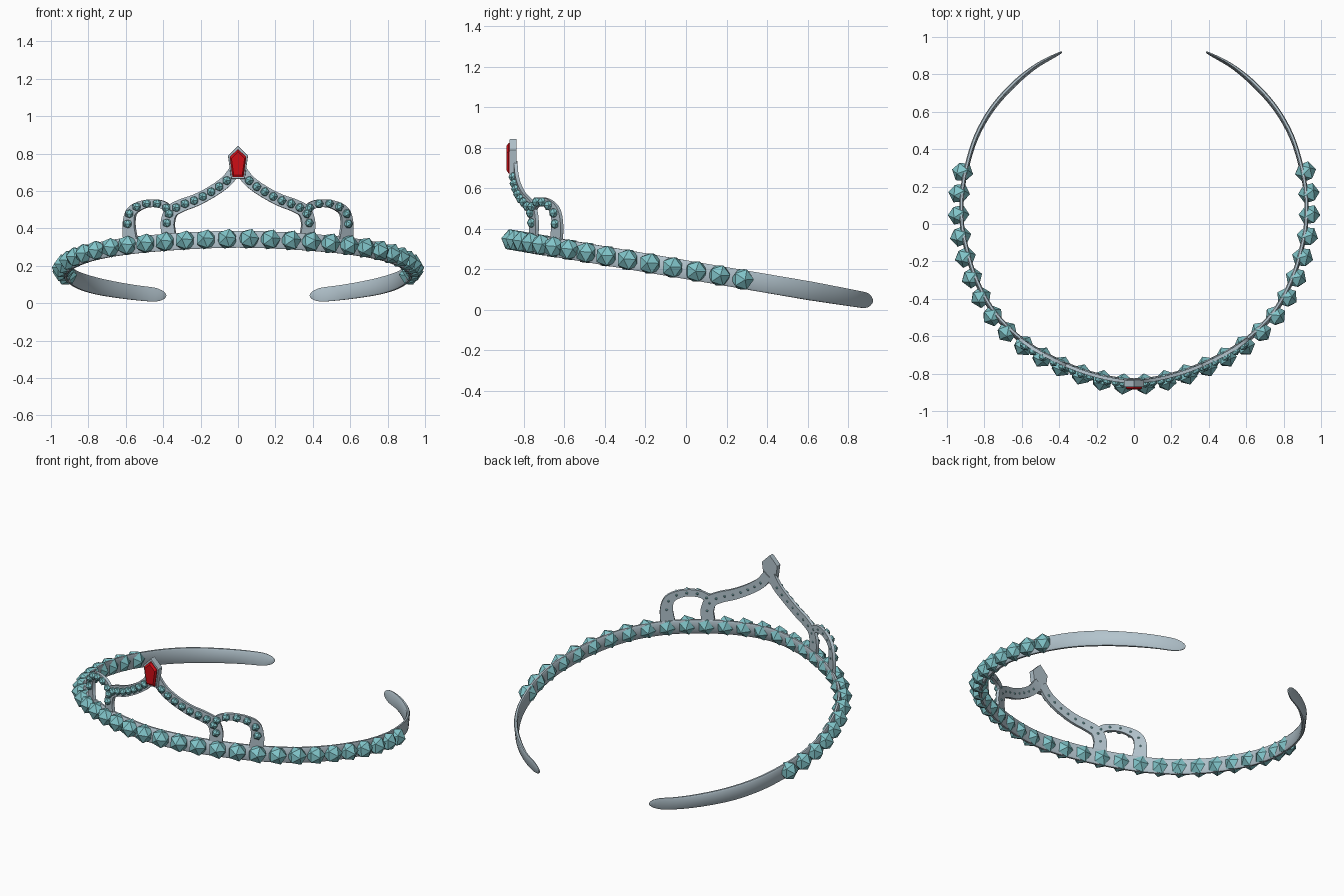
import bpy, bmesh, math
from mathutils import Vector, Matrix

if "Cube" in bpy.data.objects:
    bpy.data.objects.remove(bpy.data.objects["Cube"])


def material(name, rgb):
    m = bpy.data.materials.new(name)
    m.diffuse_color = (*rgb, 1)
    m.use_nodes = True
    m.node_tree.nodes["Principled BSDF"].inputs["Base Color"].default_value = m.diffuse_color
    return m


SILVER = material("silver_metal", (0.45, 0.55, 0.61))
TEAL = material("teal_gem", (0.22, 0.56, 0.59))
RED = material("red_gem", (0.62, 0.004, 0.008))


def make(name, bm, mat, smooth=False):
    bmesh.ops.recalc_face_normals(bm, faces=bm.faces)
    me = bpy.data.meshes.new(name)
    bm.to_mesh(me)
    bm.free()
    me.materials.append(mat)
    ob = bpy.data.objects.new(name, me)
    bpy.context.collection.objects.link(ob)
    if smooth:
        bpy.ops.object.select_all(action='DESELECT')
        ob.select_set(True)
        bpy.context.view_layer.objects.active = ob
        bpy.ops.object.shade_smooth_by_angle(angle=math.radians(35))
    return ob


def spline(pts, n=12):
    """Dense Catmull-Rom curve through the points."""
    p = [Vector(q) for q in pts]
    p = [2 * p[0] - p[1]] + p + [2 * p[-1] - p[-2]]
    out = []
    for i in range(1, len(p) - 2):
        a, b, c, d = p[i - 1:i + 3]
        for k in range(n):
            t = k / n
            out.append(0.5 * (2 * b + (c - a) * t + (2 * a - 5 * b + 4 * c - d) * t * t
                              + (3 * b - a - 3 * c + d) * t ** 3))
    return out + [p[-2]]


def lengths(path):
    s = [0.0]
    for a, b in zip(path, path[1:]):
        s.append(s[-1] + (b - a).length)
    return s


def at(path, s, d):
    """Point and tangent at distance d along the path."""
    for i in range(len(path) - 1):
        if s[i + 1] >= d or i == len(path) - 2:
            e = path[i + 1] - path[i]
            return path[i] + e * ((d - s[i]) / (s[i + 1] - s[i])), e.normalized()


def loft(sections):
    bm = bmesh.new()
    rings = [[bm.verts.new(v) for v in r] for r in sections]
    n = len(rings[0])
    for a, b in zip(rings, rings[1:]):
        for i in range(n):
            j = (i + 1) % n
            bm.faces.new((a[i], a[j], b[j], b[i]))
    bm.faces.new(rings[0])
    bm.faces.new(rings[-1])
    return bm


def add_gem(bm, pos, out, r):
    rot = Vector(out).to_track_quat('Z', 'Y').to_matrix().to_4x4()
    bmesh.ops.create_icosphere(bm, subdivisions=1, radius=r,
                               matrix=Matrix.Translation(pos) @ rot)


# Plan of the head band (right half, mirrored to the left)
half = [(0, -.842), (.17, -.82), (.36, -.757), (.57, -.645), (.74, -.485), (.85, -.285),
        (.91, -.07), (.922, .05), (.919, .16), (.9, .28), (.85, .45), (.77, .6),
        (.663, .727), (.53, .84), (.385, .92)]
plan = spline([(-x, y) for x, y in half[:0:-1]] + half)
ps = lengths(plan)
total = ps[-1]
SLOPE = 0.171
UP = Vector((0, SLOPE, 1)).normalized()


def lift(p):
    return Vector((p.x, p.y, 0.345 - (p.y + 0.86) * SLOPE))


# Head band: thin tilted strip with rounded, tapered ends
sections = []
ds = [0.0005, .004, .012, .025, .045, .07]
ds = ds + [0.1 + (total - 0.2) * i / 120 for i in range(121)] + [total - d for d in ds[::-1]]
for d in ds:
    p, t = at(plan, ps, d)
    u = min(d, total - d)
    h = 0.046 * min(1, 0.82 + 0.18 * u / 0.5)
    k = math.sqrt(1 - (1 - u / 0.09) ** 2) if u < 0.09 else 1
    h *= k
    w = 0.011 * (0.35 + 0.65 * min(1, u / 0.3))
    n = Vector((t.y, -t.x, 0))
    c = lift(p)
    sections.append([c + n * (w * a) + UP * (h * b) for a, b in
                     ((1, -.8), (1, .8), (.5, 1), (-.5, 1), (-1, .8), (-1, -.8), (-.5, -1), (.5, -1))])
make("head_band", loft(sections), SILVER, True)

# Large gems along the band
bm = bmesh.new()
step = 1.645 / 14.5
for i in range(30):
    p, t = at(plan, ps, total / 2 + (i - 14.5) * step)
    n = Vector((t.y, -t.x, 0))
    n.z = -n.y * SLOPE
    add_gem(bm, lift(p) + n * 0.016, n, 0.058)
make("band_gems", bm, TEAL)


# Arches stand on the band and follow its plan curve
front = [p for p in plan if p.y < 0 and abs(p.x) < 0.8]


def on_front(x, z, off):
    for a, b in zip(front, front[1:]):
        if a.x <= x <= b.x:
            y = a.y + (b.y - a.y) * (x - a.x) / (b.x - a.x)
            t = (b - a).normalized()
            n = Vector((t.y, -t.x, 0))
            return Vector((x, y, z)) + n * off, n


def arch(name, pts, w0, w1, count, start, end, side):
    path = spline([(side * x, z) for x, z in pts], 8)
    s = lengths(path)
    secs = []
    for i in range(49):
        f = i / 48
        p, t = at(path, s, s[-1] * f)
        w = (w0 + (w1 - w0) * min(1, f * 1.6)) / 2
        q = Vector((-t.y, t.x)) * w
        a, b = p + q, p - q
        secs.append([on_front(a.x, a.y, .009)[0], on_front(b.x, b.y, .009)[0],
                     on_front(b.x, b.y, -.009)[0], on_front(a.x, a.y, -.009)[0]])
    make(name, loft(secs), SILVER, True)
    bm = bmesh.new()
    for i in range(count):
        p, t = at(path, s, s[-1] * (start + (end - start) * i / (count - 1)))
        c, n = on_front(p.x, p.y, 0.012)
        add_gem(bm, c, n, 0.026)
    make(name + "_gems", bm, TEAL)


main = [(.37, .37), (.375, .43), (.355, .49), (.3, .523), (.22, .553), (.13, .602),
        (.06, .654), (.012, .715)]
small = [(.575, .34), (.582, .42), (.57, .485), (.53, .518), (.47, .534), (.405, .527), (.36, .495)]
for side, label in ((-1, "left"), (1, "right")):
    arch(label + "_main_arch", main, .072, .062, 9, .11, .86, side)
    arch(label + "_small_arch", small, .07, .042, 6, .22, .94, side)


# Centre jewel: kite shaped setting with a faceted red stone
def kite(name, pts, back, shoulder, face, inset, mat):
    cz = sum(z for _, z in pts) / len(pts)
    rings = [[Vector((x * k, y, cz + (z - cz) * k)) for x, z in pts]
             for y, k in ((back, 1), (shoulder, 1), (face, inset))]
    make(name, loft(rings), mat)


kite("jewel_setting", [(0, .843), (.054, .788), (.036, .664), (-.036, .664), (-.054, .788)],
     -.838, -.868, -.872, .97, SILVER)
kite("centre_jewel", [(0, .824), (.044, .781), (.029, .674), (-.029, .674), (-.044, .781)],
     -.86, -.876, -.886, .8, RED)
